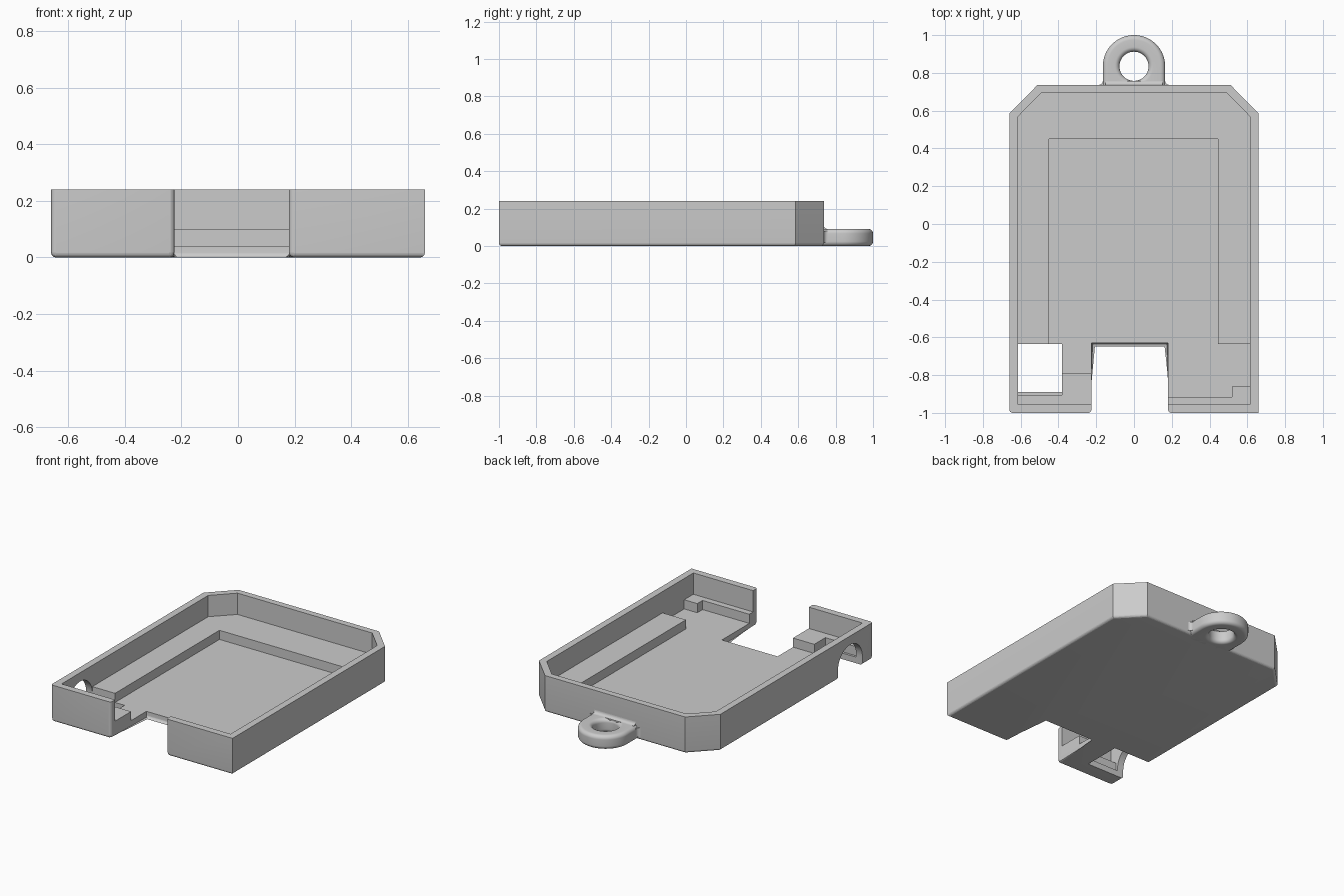
import bpy, bmesh, math
from mathutils import Vector

cube = bpy.data.objects.get("Cube")
if cube:
    bpy.data.objects.remove(cube, do_unlink=True)

grey = bpy.data.materials.new("plain grey")
grey.use_nodes = True
grey.diffuse_color = (0.6, 0.6, 0.6, 1)
grey.node_tree.nodes["Principled BSDF"].inputs["Base Color"].default_value = (0.6, 0.6, 0.6, 1)

NOTCH_L, NOTCH_R, NOTCH_Y = -0.225, 0.18, -0.63
FLOOR, LEDGE, TOP = 0.04, 0.1, 0.24


def make(name, bm):
    bmesh.ops.recalc_face_normals(bm, faces=bm.faces[:])
    mesh = bpy.data.meshes.new(name)
    bm.to_mesh(mesh)
    bm.free()
    mesh.materials.append(grey)
    obj = bpy.data.objects.new(name, mesh)
    bpy.context.collection.objects.link(obj)
    return obj


def prism_bm(pts, lo, hi, place=lambda u, v, w: (u, v, w)):
    """Extrude a flat outline from lo to hi; place maps it to the axes."""
    bm = bmesh.new()
    rings = [[bm.verts.new(place(u, v, w)) for u, v in pts] for w in (lo, hi)]
    for ring in rings:
        bm.faces.new(ring)
    for i in range(len(pts)):
        j = (i + 1) % len(pts)
        bm.faces.new((rings[0][i], rings[0][j], rings[1][j], rings[1][i]))
    return bm


def prism(name, pts, lo, hi, **kw):
    return make(name, prism_bm(pts, lo, hi, **kw))


def rect(x0, x1, y0, y1):
    return [(x0, y0), (x1, y0), (x1, y1), (x0, y1)]


def activate(obj):
    bpy.ops.object.select_all(action='DESELECT')
    obj.select_set(True)
    bpy.context.view_layer.objects.active = obj


def smooth(obj, degrees):
    activate(obj)
    bpy.ops.object.shade_smooth_by_angle(angle=math.radians(degrees))


def cut(obj, cutter):
    cutter.hide_render = True
    mod = obj.modifiers.new("cut", 'BOOLEAN')
    mod.operation = 'DIFFERENCE'
    mod.solver = 'EXACT'
    mod.object = cutter
    activate(obj)
    bpy.ops.object.modifier_apply(modifier=mod.name)
    bpy.data.objects.remove(cutter, do_unlink=True)


# Tray block: chamfered back corners, front notch, rounded lower edges
outer = [(-0.66, -1), (NOTCH_L, -1), (NOTCH_L, NOTCH_Y), (NOTCH_R, NOTCH_Y),
         (NOTCH_R, -1), (0.66, -1), (0.66, 0.585), (0.51, 0.737),
         (-0.51, 0.737), (-0.66, 0.585)]
bm = prism_bm(outer, 0, TOP)


def is_rounded(edge):
    a, b = (v.co for v in edge.verts)
    on_base = max(a.z, b.z) < 0.001
    front_corner = abs(a.z - b.z) > 0.1 and a.y < -0.99 and a.x < 0.5
    return on_base or front_corner


bmesh.ops.bevel(bm, geom=[e for e in bm.edges if is_rounded(e)], offset=0.018,
                segments=6, profile=0.5, affect='EDGES', clamp_overlap=True)
tray = make("tray", bm)

# Hollow inside, floor opening and arched side opening
inner = [(-0.615, -0.955), (0.615, -0.955), (0.615, 0.568), (0.49, 0.695),
         (-0.49, 0.695), (-0.615, 0.568)]
cut(tray, prism("cavity_cutter", inner, FLOOR, 0.4))
cut(tray, prism("floor_opening_cutter", rect(-0.615, -0.38, -0.89, -0.635), -0.1, 0.1))
arch = [(-0.7625 + 0.1275 * math.cos(math.pi * i / 24),
         0.055 + 0.1275 * math.sin(math.pi * i / 24)) for i in range(25)]
arch += [(-0.89, -0.1), (-0.635, -0.1)]
cut(tray, prism("side_arch_cutter", arch, -0.75, -0.6,
                place=lambda u, v, w: (w, u, v)))
smooth(tray, 10)

# Raised ledge around the sides and back
prism("inner_ledge",
      [(-0.62, -0.635), (-0.45, -0.635), (-0.45, 0.45), (0.445, 0.45),
       (0.445, -0.635), (0.62, -0.635), (0.62, 0.57), (0.492, 0.7),
       (-0.492, 0.7), (-0.62, 0.57)], 0.03, LEDGE)

# Supports along the front wall
prism("front_left_support",
      [(NOTCH_R, -0.96), (0.62, -0.96), (0.62, -0.86), (0.52, -0.86),
       (0.52, -0.915), (NOTCH_R, -0.915)], 0.03, LEDGE)
prism("front_right_support",
      [(-0.62, -0.96), (NOTCH_L, -0.96), (NOTCH_L, -0.79), (-0.38, -0.79),
       (-0.38, -0.905), (-0.62, -0.905)], 0.03, LEDGE)

# Hanging loop: rounded section swept round the hole, square where it joins
R_OUT, R_IN, HEIGHT, FILLET, CENTRE, STEPS = 0.165, 0.077, 0.092, 0.025, 0.835, 8
section = []
for k, (r, z) in enumerate([(R_OUT - FILLET, HEIGHT - FILLET),
                            (R_IN + FILLET, HEIGHT - FILLET),
                            (R_IN + FILLET, FILLET), (R_OUT - FILLET, FILLET)]):
    for s in range(STEPS + 1):
        a = math.pi / 2 * (k + s / STEPS)
        section.append((r + FILLET * math.cos(a), z + FILLET * math.sin(a), k in (0, 3)))

bm = bmesh.new()
COUNT = 72
rings = []
for i in range(COUNT):
    a = 2 * math.pi * i / COUNT
    c, s = math.cos(a), math.sin(a)
    square = 1 / max(abs(c), abs(s)) if s < 0 else 1
    rings.append([bm.verts.new((r * c * (square if out else 1),
                                CENTRE + r * s * (square if out else 1), z))
                  for r, z, out in section])
for i in range(COUNT):
    a, b = rings[i], rings[(i + 1) % COUNT]
    for j in range(len(section)):
        k = (j + 1) % len(section)
        bm.faces.new((a[j], b[j], b[k], a[k]))
smooth(make("hanging_loop", bm), 30)

# Concave fillets where the loop meets the back wall
F = 0.02
cove = [(-0.01, -0.01), (F, -0.01)]
cove += [(F - F * math.sin(t * math.pi / 12), F - F * math.cos(t * math.pi / 12))
         for t in range(7)] + [(-0.01, F)]
WALL = 0.737
smooth(prism("loop_top_fillet", cove, -0.15, 0.15,
             place=lambda u, v, w: (w, WALL + u, HEIGHT + v)), 30)
for side, label in ((1, "left"), (-1, "right")):
    smooth(prism("loop_fillet_" + label, cove, 0.02, HEIGHT - 0.012,
                 place=lambda u, v, w: (side * (R_OUT + v), WALL + u, w)), 30)
